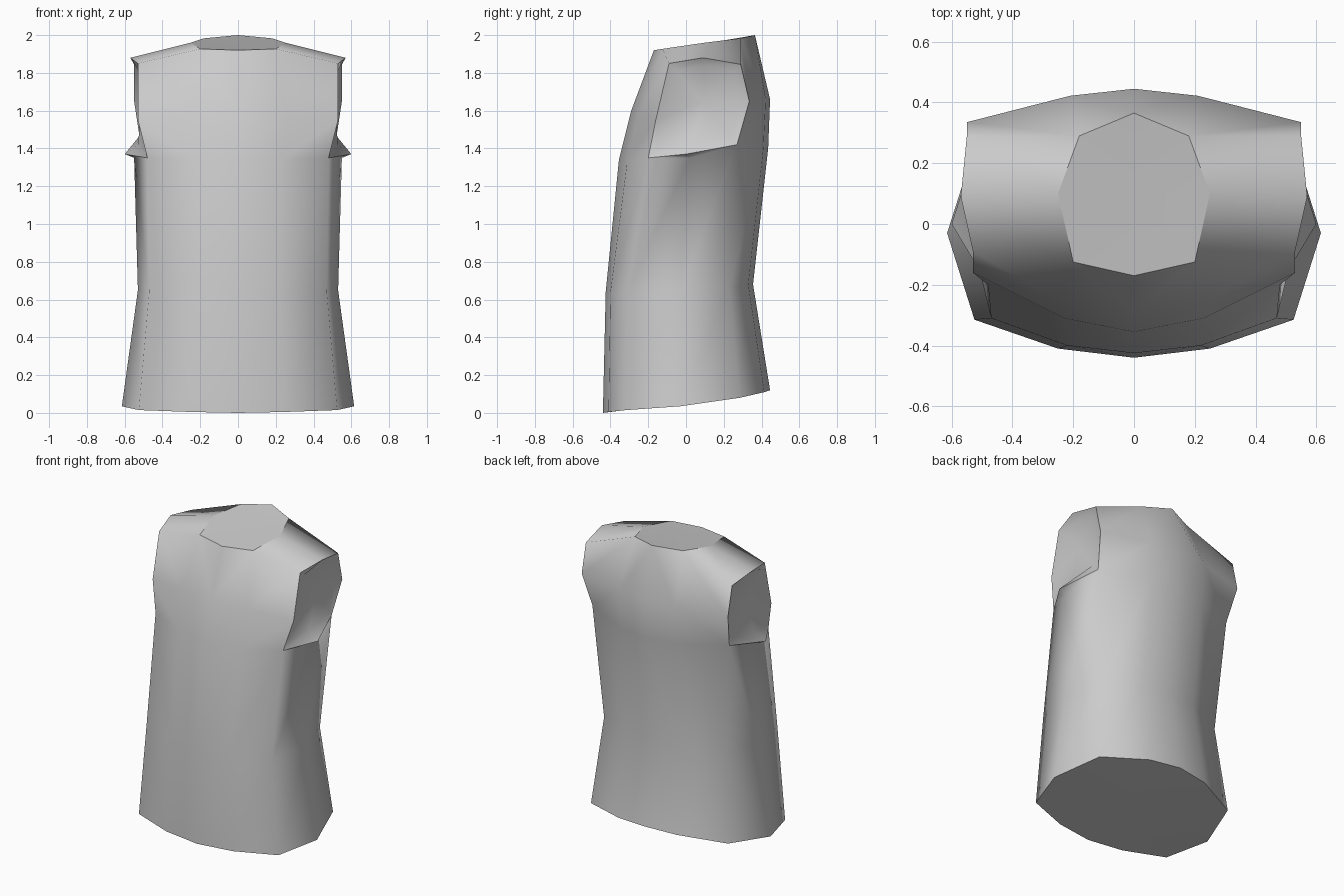
import bpy, bmesh
from mathutils import Vector

if "Cube" in bpy.data.objects:
    bpy.data.objects.remove(bpy.data.objects["Cube"])

bm = bmesh.new()


def ring(*pts):
    return [bm.verts.new(p) for p in pts]


def bridge(a, b):
    return [bm.faces.new((a[i], a[i + 1], b[i + 1], b[i])) for i in range(len(a) - 1)]


def fan(loop, centre):
    c = bm.verts.new(centre)
    for a, b in zip(loop, loop[1:]):
        bm.faces.new((a, b, c)).material_index = 1  # temporary cap tag


# Half rings of the body, front centre round to back centre
hem = ring((0, -.44, 0), (.25, -.41, .005), (.525, -.315, .015), (.615, -.03, .035),
           (.515, .285, .08), (.22, .415, .11), (0, .445, .12))
waist = ring((0, -.425, .64), (.22, -.4, .64), (.47, -.31, .64), (.53, -.03, .65),
             (.455, .23, .66), (.2, .33, .68), (0, .355, .68))
chest = ring((0, -.355, 1.34), (.23, -.31, 1.34), (.48, -.2, 1.35), (.55, .02, 1.35),
             (.515, .27, 1.42), (.2, .41, 1.4), (0, .435, 1.4))
bridge(hem, waist)
bridge(waist, chest)

# Front and back panels above the underarm
front_mid = ring((0, -.29, 1.6), (.25, -.25, 1.59), (.53, -.16, 1.55))
front_top = ring((0, -.17, 1.92), (.2, -.125, 1.927), (.53, -.09, 1.85))
back_mid = ring((.55, .335, 1.65), (.21, .422, 1.66), (0, .445, 1.66))
back_top = ring((.55, .29, 1.845), (.18, .29, 1.983), (0, .365, 2))
bridge(chest[:3], front_mid)
bridge(front_mid, front_top)
bridge(chest[4:], back_mid)
bridge(back_mid, back_top)

# Shoulder
shoulder = ring((.25, .1, 1.96), (.57, .09, 1.88))
bridge(front_top[1:], shoulder)
bridge(shoulder, back_top[1::-1])

# Flared underarm
flare = bm.verts.new((.6, 0, 1.37))
bm.faces.new((chest[2], chest[3], flare))
bm.faces.new((chest[3], chest[4], flare))

# Sunken armhole: narrow lip and closing cap
arm = [chest[2], flare, chest[4], back_mid[0], back_top[0],
       shoulder[1], front_top[2], front_mid[2], chest[2]]
mid = Vector((.515, .09, 1.65))
lip = []
for v in arm[:-1]:
    p = v.co.lerp(mid, .18)
    p.x = min(v.co.x + .01, .528)
    lip.append(bm.verts.new(p))
lip.append(lip[0])
for f in bridge(arm, lip):
    f.material_index = 1
fan(lip, mid)

# Neck and hem caps
fan([front_top[0], front_top[1], shoulder[0], back_top[1], back_top[2]], (0, .1, 1.955))
fan(hem[::-1], (0, 0, .055))

# Mirror to the other side
geom = bm.verts[:] + bm.edges[:] + bm.faces[:]
bmesh.ops.mirror(bm, geom=geom, axis='X', merge_dist=.001)
bmesh.ops.remove_doubles(bm, verts=bm.verts[:], dist=.001)
bmesh.ops.recalc_face_normals(bm, faces=bm.faces[:])

# Smooth shading with crisp rims where caps meet the body
for e in bm.edges:
    e.smooth = len({f.material_index for f in e.link_faces}) == 1
for f in bm.faces:
    f.smooth = True
    f.material_index = 0

mesh = bpy.data.meshes.new("sleeveless_top")
bm.to_mesh(mesh)
bm.free()
obj = bpy.data.objects.new("sleeveless_top", mesh)
bpy.context.collection.objects.link(obj)
